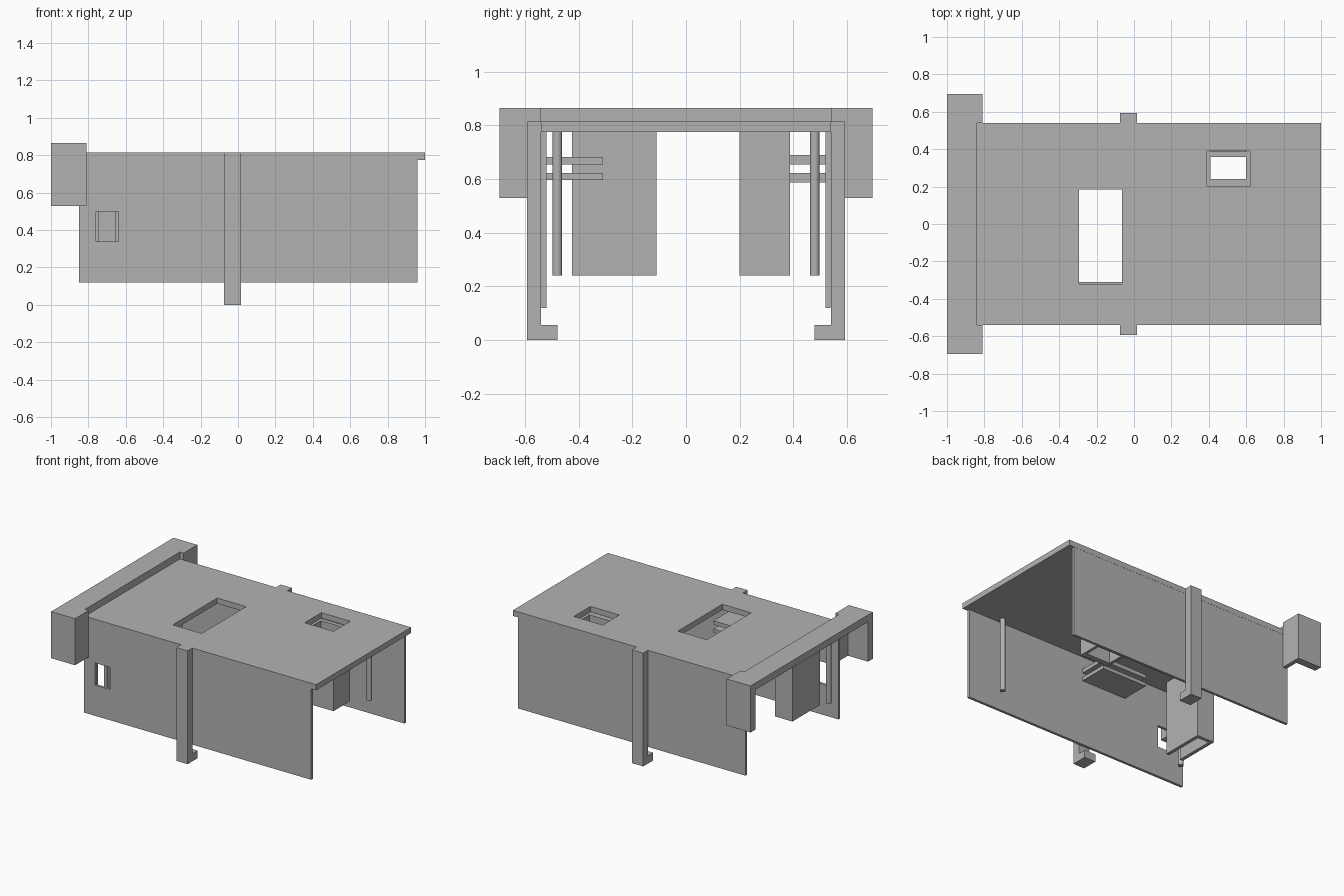
import bpy
import bmesh
from mathutils import Vector

cube = bpy.data.objects.get("Cube")
if cube:
    bpy.data.objects.remove(cube, do_unlink=True)

grey = bpy.data.materials.new("plain_grey")
grey.use_nodes = True
grey.diffuse_color = (0.45, 0.45, 0.45, 1)
grey.node_tree.nodes["Principled BSDF"].inputs["Base Color"].default_value = (0.45, 0.45, 0.45, 1)


def add_object(name, bm):
    mesh = bpy.data.meshes.new(name)
    bm.to_mesh(mesh)
    bm.free()
    mesh.materials.append(grey)
    obj = bpy.data.objects.new(name, mesh)
    bpy.context.collection.objects.link(obj)
    return obj


def box(name, x, y, z):
    """Box from a (min, max) pair on each axis."""
    bm = bmesh.new()
    bmesh.ops.create_cube(bm, size=1)
    for v in bm.verts:
        v.co = Vector([r[0] if c < 0 else r[1] for c, r in zip(v.co, (x, y, z))])
    return add_object(name, bm)


def cut(obj, *ranges):
    """Cut a box-shaped opening and bake the result."""
    cutter = box("cutter", *ranges)
    cutter.hide_render = True
    mod = obj.modifiers.new("opening", 'BOOLEAN')
    mod.operation = 'DIFFERENCE'
    mod.solver = 'EXACT'
    mod.object = cutter
    graph = bpy.context.evaluated_depsgraph_get()
    mesh = bpy.data.meshes.new_from_object(obj.evaluated_get(graph))
    obj.modifiers.clear()
    obj.data = mesh
    bpy.data.objects.remove(cutter, do_unlink=True)


def side_box(name, side, x, y, z):
    """Box given for the back half; side -1 mirrors it to the front."""
    return box(name, x, sorted(side * v for v in y), z)


ROOF = (0.775, 0.815)
HANG = (0.24, 0.775)

# Roof slab with a large hatch and a duct opening
roof = box("roof", (-0.84, 1), (-0.54, 0.54), ROOF)
cut(roof, (-0.295, -0.065), (-0.32, 0.185), (0.7, 0.9))
cut(roof, (0.39, 0.62), (0.2, 0.39), (0.7, 0.9))

# Portal top
box("portal_top", (-1, -0.84), (-0.695, 0.695), (0.815, 0.865))

for side, label in ((-1, "front"), (1, "back")):
    # Side wall
    wall = side_box(label + "_wall", side, (-0.85, 0.96), (0.52, 0.539), (0.12, 0.775))
    if side < 0:
        cut(wall, (-0.76, -0.64), (-0.6, -0.5), (0.34, 0.5))

    # Portal cheek and its return against the wall
    side_box(label + "_portal_cheek", side, (-1, -0.81), (0.64, 0.695), (0.53, 0.865))
    side_box(label + "_portal_return", side, (-0.84, -0.81), (0.54, 0.64), (0.53, 0.865))

    # Strap with an inward foot
    side_box(label + "_strap", side, (-0.075, 0.015), (0.54, 0.593), (0, 0.815))
    side_box(label + "_strap_foot", side, (-0.075, 0.015), (0.48, 0.54), (0, 0.055))

    # Hanging round posts
    for x, end in ((-0.8, "portal"), (0.71, "far")):
        bm = bmesh.new()
        bmesh.ops.create_cone(bm, cap_ends=True, segments=24, radius1=0.018,
                              radius2=0.018, depth=HANG[1] - HANG[0])
        bmesh.ops.translate(bm, verts=bm.verts, vec=(x, side * 0.48, sum(HANG) / 2))
        for f in bm.faces:
            f.smooth = len(f.verts) == 4
        for e in bm.edges:
            e.smooth = all(f.smooth for f in e.link_faces)
        add_object(f"{label}_{end}_post", bm)

# Open duct below the small roof opening
duct = box("roof_duct", (0.39, 0.62), (0.2, 0.387), HANG)
cut(duct, (0.41, 0.6), (0.24, 0.357), (0.1, 0.9))

# Open channel behind the window
channel = box("window_channel", (-0.77, -0.63), (-0.425, -0.11), HANG)
cut(channel, (-0.745, -0.655), (-0.5, -0.135), (0.1, 0.75))

# Shelves under the hatch and supports beside the duct
for name, z, z2 in (("lower", (0.597, 0.623), (0.587, 0.623)),
                    ("upper", (0.655, 0.683), (0.655, 0.69))):
    box(name + "_shelf", (-0.36, 0), (-0.52, -0.31), z)
    box(name + "_duct_support", (0.41, 0.6), (0.387, 0.52), z2)
